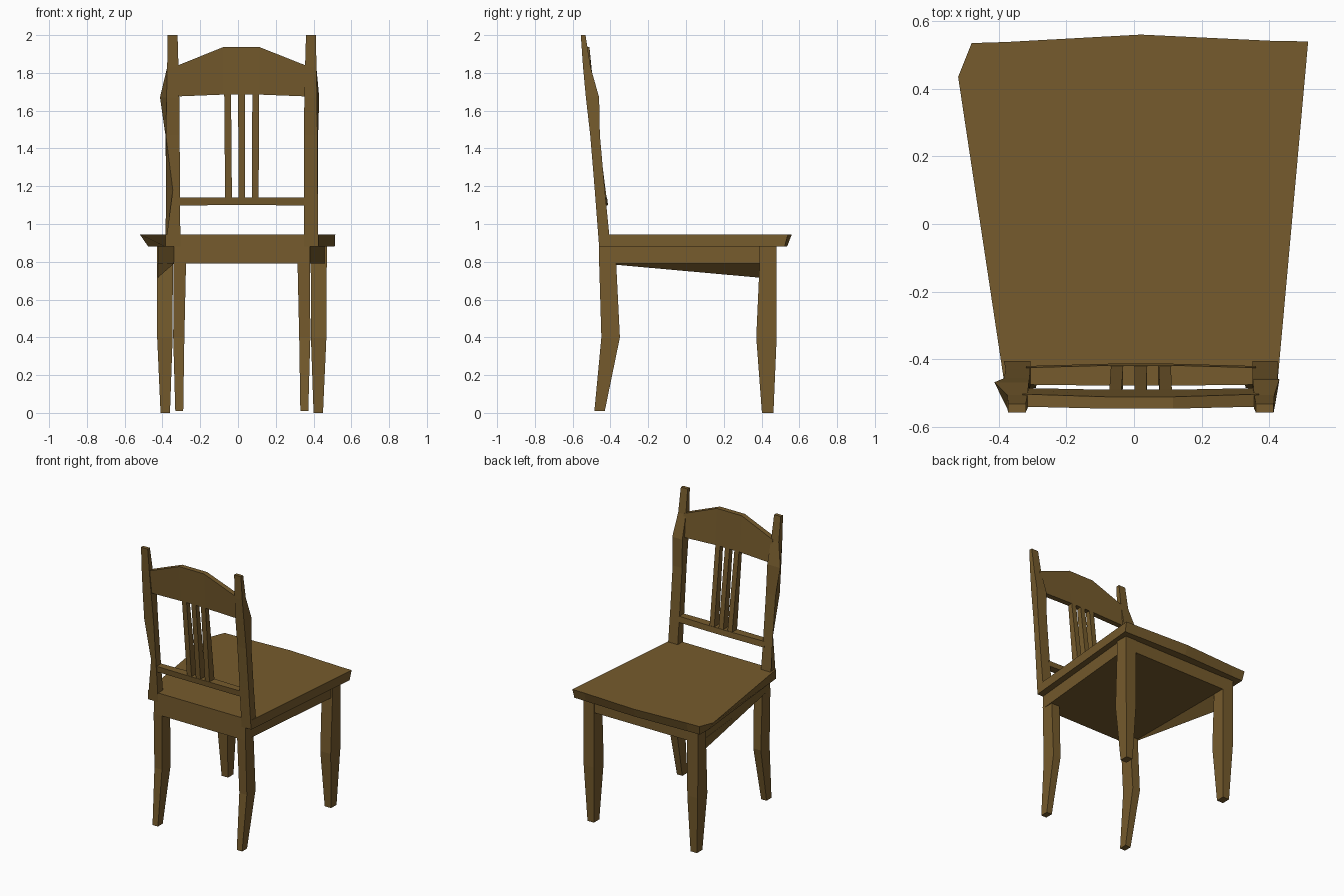
import bpy, bmesh

CX = 0.02   # the frame is symmetric about this x
mat = bpy.data.materials.new("wood")
mat.diffuse_color = (0.18, 0.105, 0.026, 1)


def loft(name, rings):
    """Closed flat-shaded solid through rings of equal point count."""
    bm = bmesh.new()
    loops = [[bm.verts.new(p) for p in r] for r in rings]
    n = len(loops[0])
    for a, b in zip(loops, loops[1:]):
        for i in range(n):
            j = (i + 1) % n
            bm.faces.new((a[i], a[j], b[j], b[i]))
    bm.faces.new(loops[0])
    bm.faces.new(loops[-1])
    bmesh.ops.recalc_face_normals(bm, faces=bm.faces)
    me = bpy.data.meshes.new(name)
    bm.to_mesh(me)
    bm.free()
    me.materials.append(mat)
    ob = bpy.data.objects.new(name, me)
    bpy.context.collection.objects.link(ob)
    return ob


def rect(z, x0, x1, y0, y1):
    return [(x0, y0, z), (x1, y0, z), (x1, y1, z), (x0, y1, z)]


def mirrored(ring):
    return [(2 * CX - x, y, z) for x, y, z in ring]


# Seat slab with bowed front and one clipped corner
top = [(-.385, -.46), (-.52, .435), (-.48, .535), (-.38, .538), (.02, .56),
       (.42, .541), (.515, .54), (.425, -.46)]
bottom = [(-.385, -.46), (-.475, .43), (-.472, .52), (-.38, .522), (.02, .535),
          (.42, .524), (.512, .522), (.425, -.46)]
loft("seat", [[(x, y, .88) for x, y in bottom], [(x, y, .945) for x, y in top]])

# Apron block under the seat, with the drooping left edge
plan = [(-.34, -.46), (-.43, .478), (.467, .478), (.38, -.46)]
loft("apron", [[(x, y, z) for x, y in plan] for z in (.79, .882)])
loft("apron_droop", [
    [(-.345, -.38, .79), (-.345, -.38, .785), (-.34, -.38, .79)],
    [(-.425, .40, .79), (-.425, .40, .715), (-.345, .40, .79)]])

# Legs
front = [rect(0, -.41, -.36, .402, .463),
         rect(.4, -.428, -.346, .372, .48),
         rect(.8, -.43, -.345, .39, .48),
         rect(.88, -.43, -.345, .39, .48)]
rear = [rect(.01, -.332, -.29, -.485, -.43),
        rect(.4, -.343, -.284, -.448, -.35),
        rect(.8, -.341, -.275, -.46, -.37)]
for part, rings in (("front_leg", front), ("rear_leg", rear)):
    loft(part + "_left", rings)
    loft(part + "_right", [mirrored(r) for r in rings])


# Back posts: z, outer x at back, outer x at front, inner x, back y, front y
def post(name, rows):
    loft(name, [[(ob, yb, z), (xi, yb, z), (xi, yf, z), (of, yf, z)]
                for z, ob, of, xi, yb, yf in rows])


post("back_post_left", [
    (.88, -.385, -.385, -.305, -.46, -.40),
    (1.18, -.345, -.38, -.307, -.483, -.43),
    (1.47, -.382, -.384, -.309, -.507, -.456),
    (1.67, -.378, -.413, -.311, -.53, -.468),
    (1.83, -.375, -.375, -.315, -.545, -.505),
    (2.0, -.372, -.372, -.32, -.557, -.532)])
post("back_post_right", [
    (.88, .425, .425, .35, -.46, -.40),
    (1.18, .422, .424, .35, -.483, -.43),
    (1.47, .42, .424, .35, -.507, -.456),
    (1.67, .418, .43, .351, -.53, -.46),
    (1.83, .415, .415, .355, -.545, -.505),
    (2.0, .413, .413, .36, -.557, -.532)])


# Rails run along x: x, z bottom, z top, bottom y pair, top y pair
def rail(name, rows):
    loft(name, [[(x, b[0], z0), (x, b[1], z0), (x, t[1], z1), (x, t[0], z1)]
                for x, z0, z1, b, t in rows])


rail("top_rail", [
    (-.33, 1.675, 1.835, (-.522, -.485), (-.54, -.503)),
    (-.08, 1.685, 1.936, (-.528, -.49), (-.546, -.511)),
    (.115, 1.685, 1.936, (-.528, -.49), (-.546, -.511)),
    (.37, 1.675, 1.835, (-.522, -.485), (-.54, -.503))])
rail("lower_rail", [
    (-.32, 1.098, 1.14, (-.47, -.42), (-.475, -.425)),
    (-.07, 1.1, 1.14, (-.473, -.413), (-.478, -.418)),
    (.11, 1.1, 1.14, (-.473, -.413), (-.478, -.418)),
    (.36, 1.098, 1.14, (-.47, -.42), (-.475, -.425))])

# Three spindles
for i, (b, t) in enumerate(((-.05, -.055), (.02, .019), (.091, .094))):
    loft(f"spindle_{i + 1}", [rect(1.12, b - .018, b + .018, -.474, -.418),
                              rect(1.70, t - .018, t + .018, -.526, -.492)])
